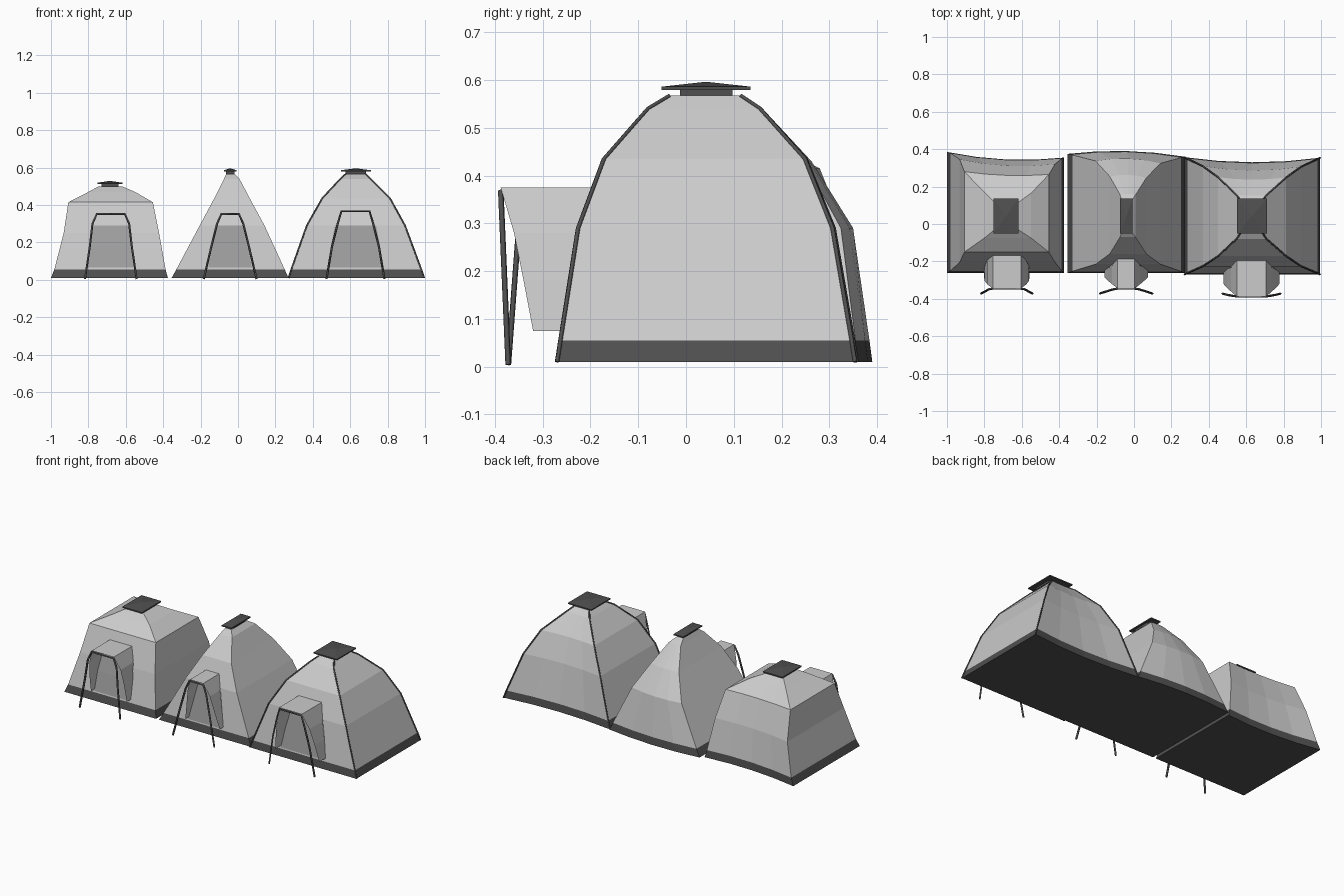
import bpy

if "Cube" in bpy.data.objects:
    bpy.data.objects.remove(bpy.data.objects["Cube"])

def material(name, v):
    m = bpy.data.materials.new(name)
    m.diffuse_color = (v, v, v, 1)
    m.use_nodes = True
    m.node_tree.nodes["Principled BSDF"].inputs["Base Color"].default_value = m.diffuse_color
    return m

DARK = material("dark_trim", 0.08)
MID = material("door_cloth", 0.35)

def mesh(name, verts, faces, mat=None):
    me = bpy.data.meshes.new(name)
    me.from_pydata(verts, [], faces)
    me.update()
    ob = bpy.data.objects.new(name, me)
    bpy.context.collection.objects.link(ob)
    if mat:
        me.materials.append(mat)
    return ob

def loft(name, rings, mat=None, caps=(False, False)):
    n = len(rings[0])
    verts = [p for r in rings for p in r]
    faces = [(k*n+i, k*n+(i+1) % n, (k+1)*n+(i+1) % n, (k+1)*n+i)
             for k in range(len(rings)-1) for i in range(n)]
    if caps[0]:
        faces.append(tuple(reversed(range(n))))
    if caps[1]:
        faces.append(tuple(range(len(verts)-n, len(verts))))
    return mesh(name, verts, faces, mat)

def rod(name, pts, r):
    cu = bpy.data.curves.new(name, 'CURVE')
    cu.dimensions = '3D'
    cu.bevel_depth = r
    cu.bevel_resolution = 0
    cu.use_fill_caps = True
    sp = cu.splines.new('POLY')
    sp.points.add(len(pts)-1)
    for p, c in zip(sp.points, pts):
        p.co = (*c, 1)
    cu.materials.append(DARK)
    ob = bpy.data.objects.new(name, cu)
    bpy.context.collection.objects.link(ob)

def rect(cx, cy, hx, hy, z):
    return [(cx-hx, cy-hy, z), (cx+hx, cy-hy, z), (cx+hx, cy+hy, z), (cx-hx, cy+hy, z)]

def ring(row, bow, k):
    # straight front and sides, back edge bowed through left, middle, right
    z, xl, xr, yf, yb = row
    out = [(xl, yf, z), (xr, yf, z)]
    for i in range(5):
        t = 1 - i/4
        y = bow[0]*(1-t)*(1-2*t) + bow[1]*4*t*(1-t) + bow[2]*t*(2*t-1)
        out.append((xl+(xr-xl)*t, yb+k*y, z))
    return out

def tent(name, rows, bow, cap, door, corner_poles=False):
    rings = [ring(r, bow, k) for r, k in zip(rows, (1, .97, .85, .5, .15, 0))]
    loft(name+"_ground_skirt", rings[:2], DARK, (True, False))
    loft(name+"_walls", rings[1:], None, (False, True))

    def front(z):
        for a, b in zip(rows, rows[1:]):
            if z <= b[0]:
                return a[3] + (b[3]-a[3])*(z-a[0])/(b[0]-a[0])
        return rows[-1][3]

    # roof vent: neck, plate, low pyramid
    cx, hx = cap
    zt = rows[-1][0]
    loft(name+"_vent_neck", [rect(cx, .042, hx*.68, .055, z) for z in (zt, zt+.013)], DARK)
    loft(name+"_vent_cap", [rect(cx, .042, hx, .093, zt+.012), rect(cx, .042, hx, .093, zt+.019),
                            rect(cx, .042, .002, .002, zt+.029)], DARK, (True, True))

    # entrance hood: arch profile running from the wall to a raked front edge
    dx, widths, zs, ys, legs, foot = door
    prof = list(zip(widths, zs, ys))
    arch = [(-w, z, y) for w, z, y in prof] + [(w, z, y) for w, z, y in reversed(prof)]
    verts = [(dx+x, y, z) for x, z, y in arch] + [(dx+x, front(z)+.01, z) for x, z, y in arch]
    n = len(arch)
    mesh(name+"_entrance_hood", verts, [(i, i+1, n+i+1, n+i) for i in range(n-1)])

    # door panel lying on the front wall
    pts = [(s*w, z) for w, z in ((widths[0], .065), (widths[1], .18), (widths[2], zs[2]+.01)) for s in (-1, 1)]
    mesh(name+"_door", [(dx+x, front(z)-.005, z) for x, z in pts],
         [(0, 1, 3, 2), (2, 3, 5, 4)], MID)

    # bent entrance pole
    top = ys[-1]
    half = [(w, foot+(top-foot)*z/zs[-1], z) for w, z in zip(legs, (.004, .18, .30, zs[-1]-.008))]
    rod(name+"_entrance_pole", [(dx-x, y, z) for x, y, z in half] +
        [(dx+x, y, z) for x, y, z in reversed(half)], .006)

    if corner_poles:
        for i, c in enumerate((0, 1, 2, 6)):
            rod(f"{name}_corner_pole_{i+1}", [r[c] for r in rings], .005)

# rows: z, left x, right x, front y, back y
tent("cabin_tent",
     [(.01, -1, -.375, -.262, .355), (.055, -.982, -.387, -.25, .35), (.25, -.932, -.422, -.205, .32),
      (.415, -.907, -.455, -.15, .265), (.47, -.80, -.55, -.075, .165), (.5, -.745, -.62, -.03, .115)],
     (.03, -.01, 0), (-.685, .067),
     (-.68, (.122, .118, .105, .075), (.075, .18, .28, .36), (-.285, -.305, -.322, -.345),
      (.138, .112, .098, .075), -.372))
tent("peak_tent",
     [(.01, -.355, .27, -.262, .355), (.055, -.33, .25, -.253, .35), (.29, -.205, .142, -.215, .32),
      (.43, -.13, .066, -.16, .245), (.54, -.075, .008, -.07, .155), (.567, -.062, -.02, -.035, .115)],
     (.02, .035, .005), (-.042, .033),
     (-.042, (.117, .095, .075, .045), (.075, .18, .28, .36), (-.285, -.305, -.322, -.345),
      (.141, .1, .07, .047), -.372))
tent("dome_tent",
     [(.01, .27, .995, -.27, .352), (.055, .285, .98, -.263, .345), (.29, .368, .893, -.226, .305),
      (.435, .45, .813, -.172, .248), (.54, .548, .708, -.08, .155), (.567, .578, .68, -.035, .115)],
     (.005, -.022, .002), (.63, .08),
     (.628, (.15, .132, .11, .078), (.075, .18, .28, .375), (-.32, -.34, -.36, -.388),
      (.155, .125, .095, .075), -.372), True)
